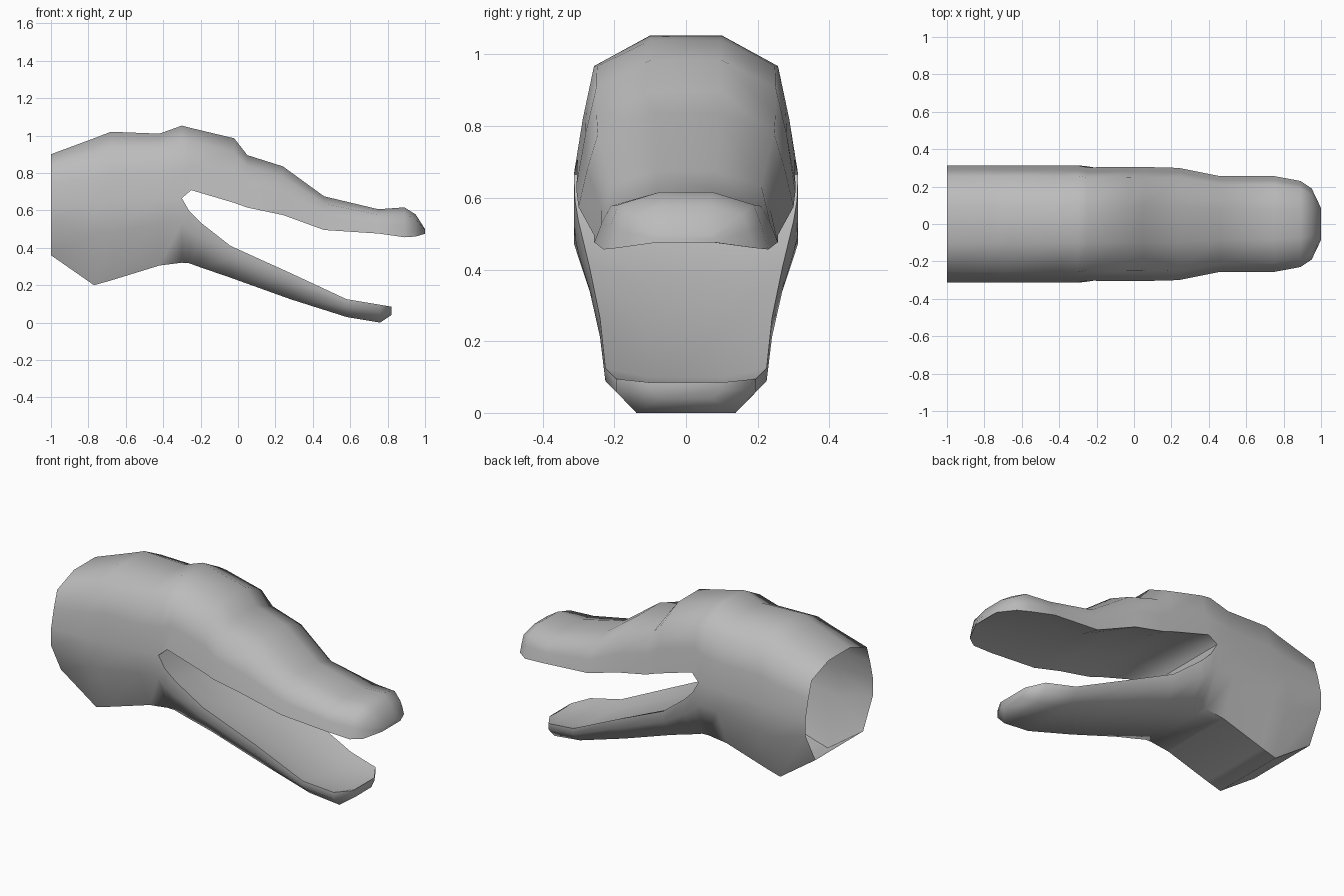
import bpy
import bmesh
import math

cube = bpy.data.objects.get("Cube")
if cube:
    bpy.data.objects.remove(cube, do_unlink=True)

grey = bpy.data.materials.new("plain grey")
grey.use_nodes = True
COLOUR = (0.5, 0.5, 0.5, 1)
grey.diffuse_color = COLOUR
grey.node_tree.nodes["Principled BSDF"].inputs["Base Color"].default_value = COLOUR

bm = bmesh.new()


def loft(rings, cap_end=False):
    """Skin (x, half section) rings, mirrored across y, as a tube."""
    loops = []
    for x, half in rings:
        outline = half + [(-y, z) for y, z in reversed(half)]
        loops.append([bm.verts.new((x, y, z)) for y, z in outline])
    for a, b in zip(loops, loops[1:]):
        for i in range(len(a)):
            j = (i + 1) % len(a)
            bm.faces.new((a[i], a[j], b[j], b[i]))
    if cap_end:
        # cap as strips so the arched roof or floor stays clean
        last = loops[-1]
        n = len(last)
        for i in range(n // 2 - 1):
            bm.faces.new((last[i], last[i + 1], last[n - 2 - i], last[n - 1 - i]))


def crown(w, top, rim):
    """Upper half outline: flat top, shoulder, side, widest rim."""
    h = top - rim
    return [(0.32 * w, top), (0.82 * w, top - 0.22 * h),
            (0.92 * w, top - 0.6 * h), (w, rim)]


def keel(w, rim, bottom):
    """Lower half outline below the rim: side, then flat bottom."""
    return [(w, bottom + 0.62 * (rim - bottom)), (0.71 * w, bottom)]


# Neck and back of the head: x, top, widest height, bottom (open at the back)
W = 0.313
neck = [(-1, 0.9, 0.64, 0.36), (-0.77, 0.985, 0.64, 0.2),
        (-0.68, 1.02, 0.65, 0.225), (-0.42, 1.01, 0.66, 0.305),
        (-0.3, 1.053, 0.665, 0.32)]
loft([(x, crown(W, t, m) + keel(W, m, b)) for x, t, m, b in neck])

# Upper jaw: x, top, rim, half width, arch of the palate
upper = [(-0.3, 1.053, 0.665, W, 0), (-0.25, 1.04, 0.708, 0.303, 0.02),
         (-0.02, 0.985, 0.64, 0.305, 0.04), (0.05, 0.895, 0.615, 0.305, 0.04),
         (0.24, 0.835, 0.575, 0.3, 0.04), (0.46, 0.675, 0.495, 0.256, 0.03),
         (0.75, 0.606, 0.476, 0.256, 0.02), (0.89, 0.616, 0.456, 0.23, 0.02),
         (0.95, 0.578, 0.46, 0.19, 0.015), (1, 0.5, 0.475, 0.085, 0.005)]
loft([(x, crown(w, t, r) + [(0.5 * w, r + a)]) for x, t, r, w, a in upper], True)

# Lower jaw: x, rim, bottom, half width, dip of the floor
lower = [(-0.3, 0.665, 0.32, W, 0), (-0.26, 0.595, 0.317, 0.31, 0.01),
         (-0.2, 0.535, 0.295, 0.3, 0.02), (-0.04, 0.41, 0.24, 0.27, 0.03),
         (0.28, 0.265, 0.125, 0.24, 0.03), (0.58, 0.125, 0.03, 0.225, 0.025),
         (0.76, 0.095, 0, 0.195, 0.02), (0.82, 0.085, 0.04, 0.1, 0.005)]
loft([(x, [(0.5 * w, r - d), (w, r)] + keel(w, r, b))
      for x, r, b, w, d in lower], True)

# Weld the jaws to the head into one skin
bmesh.ops.remove_doubles(bm, verts=bm.verts, dist=0.0005)
bmesh.ops.recalc_face_normals(bm, faces=bm.faces)
mesh = bpy.data.meshes.new("long_snouted_head")
bm.to_mesh(mesh)
bm.free()
mesh.materials.append(grey)
head = bpy.data.objects.new("long_snouted_head", mesh)
bpy.context.collection.objects.link(head)

bpy.ops.object.select_all(action="DESELECT")
head.select_set(True)
bpy.context.view_layer.objects.active = head
bpy.ops.object.shade_smooth_by_angle(angle=math.radians(65))
